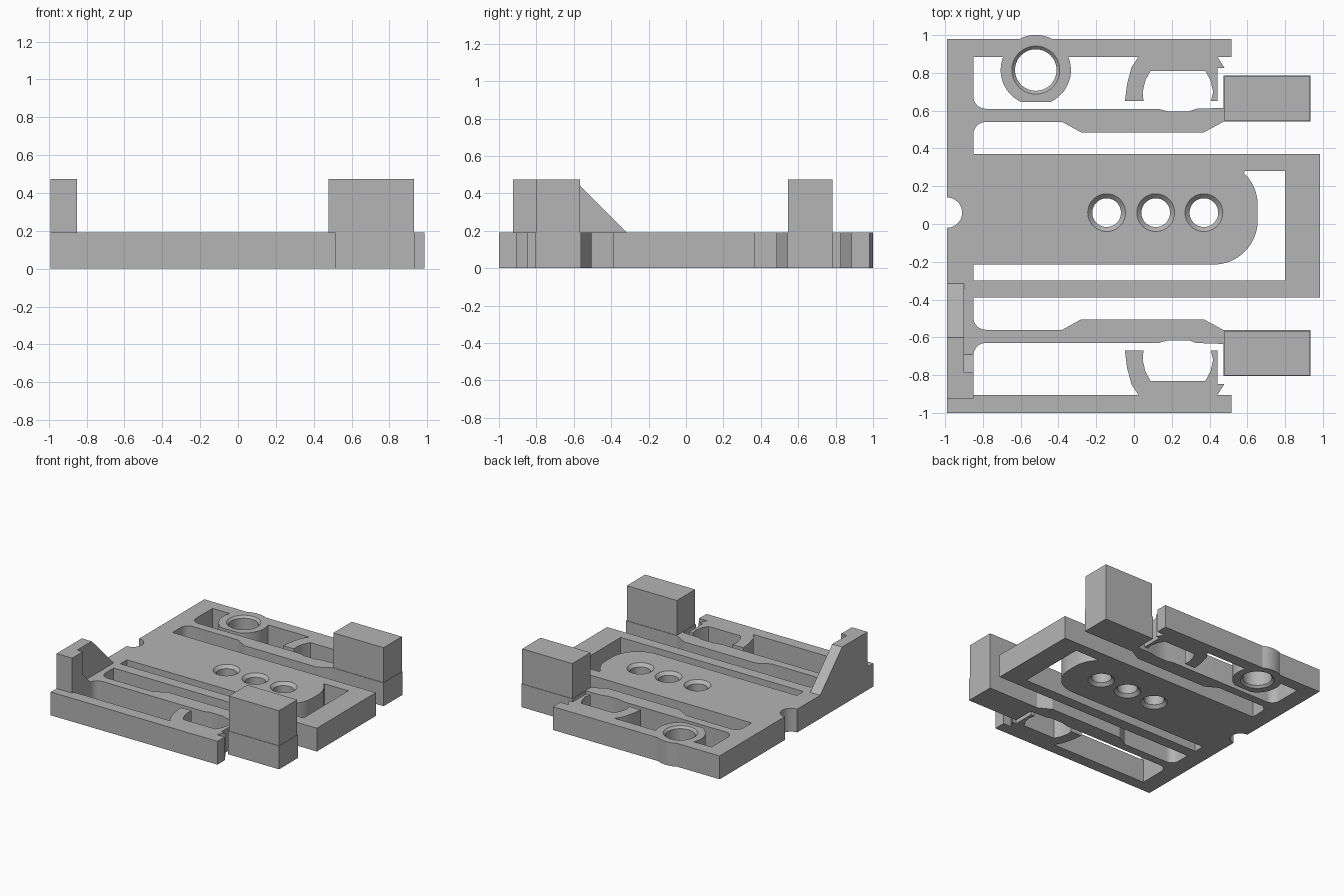
import bpy, bmesh
from math import sin, cos, radians, pi
from mathutils import Matrix

cube = bpy.data.objects.get("Cube")
if cube:
    bpy.data.objects.remove(cube, do_unlink=True)

T = 0.19      # plate thickness
TOP = 0.475   # overall height
MID = -0.01   # mirror line of the two flexible arms

grey = bpy.data.materials.new("plain_grey")
grey.use_nodes = True
grey.diffuse_color = (0.46, 0.46, 0.46, 1)
grey.node_tree.nodes["Principled BSDF"].inputs["Base Color"].default_value = grey.diffuse_color


def arc(cx, cy, r, a, b, n=12):
    angles = [radians(a + (b - a) * i / n) for i in range(n + 1)]
    return [(cx + r * cos(t), cy + r * sin(t)) for t in angles]


def add_object(name, bm):
    bmesh.ops.recalc_face_normals(bm, faces=bm.faces)
    me = bpy.data.meshes.new(name)
    bm.to_mesh(me)
    bm.free()
    me.materials.append(grey)
    ob = bpy.data.objects.new(name, me)
    bpy.context.collection.objects.link(ob)
    return ob


def extrude_outline(name, loops, height, matrix=Matrix()):
    """Fill closed loops (later ones are holes) and extrude them upwards."""
    bm = bmesh.new()
    for pts in loops:
        vs = [bm.verts.new((x, y, 0)) for x, y in pts]
        for a, b in zip(vs, vs[1:] + vs[:1]):
            bm.edges.new((a, b))
    bmesh.ops.triangle_fill(bm, edges=bm.edges[:], use_beauty=True, normal=(0, 0, 1))
    ext = bmesh.ops.extrude_face_region(bm, geom=bm.faces[:])
    moved = [g for g in ext["geom"] if isinstance(g, bmesh.types.BMVert)]
    bmesh.ops.translate(bm, verts=moved, vec=(0, 0, height))
    bm.transform(matrix)
    return add_object(name, bm)


def box(name, x0, x1, y0, y1, z0, z1):
    pts = [(x0, y0), (x1, y0), (x1, y1), (x0, y1)]
    return extrude_outline(name, [pts], z1 - z0, Matrix.Translation((0, 0, z0)))


def side_prism(name, pts, x0, x1):
    """Extrude a (y, z) profile along x."""
    turn = Matrix(((0, 0, 1, x0), (1, 0, 0, 0), (0, 1, 0, 0), (0, 0, 0, 1)))
    return extrude_outline(name, [pts], x1 - x0, turn)


def drill(target, x, y, r, rim):
    """Cut a through hole chamfered at both ends."""
    c, e, n = rim - r, 0.02, 48
    profile = [(rim + e, -e), (r, c), (r, T - c), (rim + e, T + e)]
    bm = bmesh.new()
    rings = [[bm.verts.new((x + q * cos(2 * pi * i / n), y + q * sin(2 * pi * i / n), z))
              for i in range(n)] for q, z in profile]
    for lo, hi in zip(rings, rings[1:]):
        for i in range(n):
            j = (i + 1) % n
            bm.faces.new((lo[i], lo[j], hi[j], hi[i]))
    bm.faces.new(rings[0][::-1])
    bm.faces.new(rings[-1])
    cutter = add_object("hole_cutter", bm)
    cutter.hide_render = True
    mod = target.modifiers.new("hole", "BOOLEAN")
    mod.operation = "DIFFERENCE"
    mod.solver = "EXACT"
    mod.object = cutter
    bpy.context.view_layer.objects.active = target
    bpy.ops.object.modifier_apply(modifier=mod.name)
    bpy.data.objects.remove(cutter, do_unlink=True)


def half_outline(boss):
    """One half of the comb-shaped plate, measured from the mirror line."""
    pts = [(0.985, 0.38), (-0.85, 0.38)]
    # flexible arm, ending in the block foot
    pts += arc(-0.785, 0.485, 0.065, 180, 90, 8)
    pts += [(-0.38, 0.55), (-0.28, 0.495), (0.37, 0.495), (0.475, 0.552),
            (0.935, 0.552), (0.935, 0.796), (0.475, 0.796), (0.475, 0.625),
            (0.33, 0.62), (0.29, 0.606), (0.18, 0.606), (0.13, 0.62)]
    pts += arc(-0.785, 0.685, 0.065, 270, 180, 8)
    pts += [(-0.85, 0.895)]
    if boss:
        pts += arc(-0.52, 0.825, 0.186, 158, 245, 16)
        pts += arc(-0.52, 0.825, 0.186, 295, 382, 16)
    # open clip hanging from the outer rail
    pts += [(0.024, 0.895), (-0.013, 0.84), (-0.037, 0.75), (-0.048, 0.661),
            (0.05, 0.661), (0.046, 0.71), (0.06, 0.77), (0.087, 0.82),
            (0.378, 0.82), (0.405, 0.77), (0.419, 0.71), (0.407, 0.661),
            (0.442, 0.661), (0.442, 0.836), (0.479, 0.836), (0.442, 0.895),
            (0.515, 0.895), (0.515, 0.99)]
    if boss:
        pts += arc(-0.52, 0.825, 0.186, 62.5, 117.5, 12)
    return pts + [(-0.99, 0.99)]


# Base plate with mirrored arms, an edge notch and the U-shaped slot
upper = [(x, MID + v) for x, v in half_outline(True)]
lower = [(x, MID - v) for x, v in half_outline(False)]
notch = arc(-0.99, 0.06, 0.08, 90, -90, 20)
slot = [(-0.85, -0.3), (0.8, -0.3), (0.8, 0.28), (0.585, 0.28)]
slot += arc(0.42, 0.1, 0.235, 46, 0, 10) + arc(0.42, 0.02, 0.235, 0, -90, 16)
slot += [(-0.85, -0.215)]
plate = extrude_outline("base_plate", [upper + notch + lower[::-1], slot], T)

# Chamfered holes: three in the middle tongue, one in the boss
for x in (-0.145, 0.115, 0.37):
    drill(plate, x, 0.06, 0.076, 0.1)
drill(plate, -0.52, 0.815, 0.11, 0.127)

# Tall blocks on the arm ends
g = 0.004
for name, y0, y1 in (("left_block", 0.542, 0.786), ("right_block", -0.806, -0.562)):
    box(name, 0.475 + g, 0.935 - g, y0 + g, y1 - g, T, TOP)

# Raised corner stop with sloping fin and small gusset
side_prism("stop_fin", [(-0.925, T), (-0.315, T), (-0.6, TOP), (-0.925, TOP)], -0.99, -0.9)
box("stop_post", -0.9, -0.85, -0.925, -0.787, T, TOP)
side_prism("stop_gusset", [(-0.787, T), (-0.69, T), (-0.787, T + 0.097)], -0.9, -0.85)

# Smooth curved walls, keep edges crisp
bpy.ops.object.select_all(action="DESELECT")
plate.select_set(True)
bpy.context.view_layer.objects.active = plate
bpy.ops.object.shade_smooth_by_angle(angle=radians(25))
